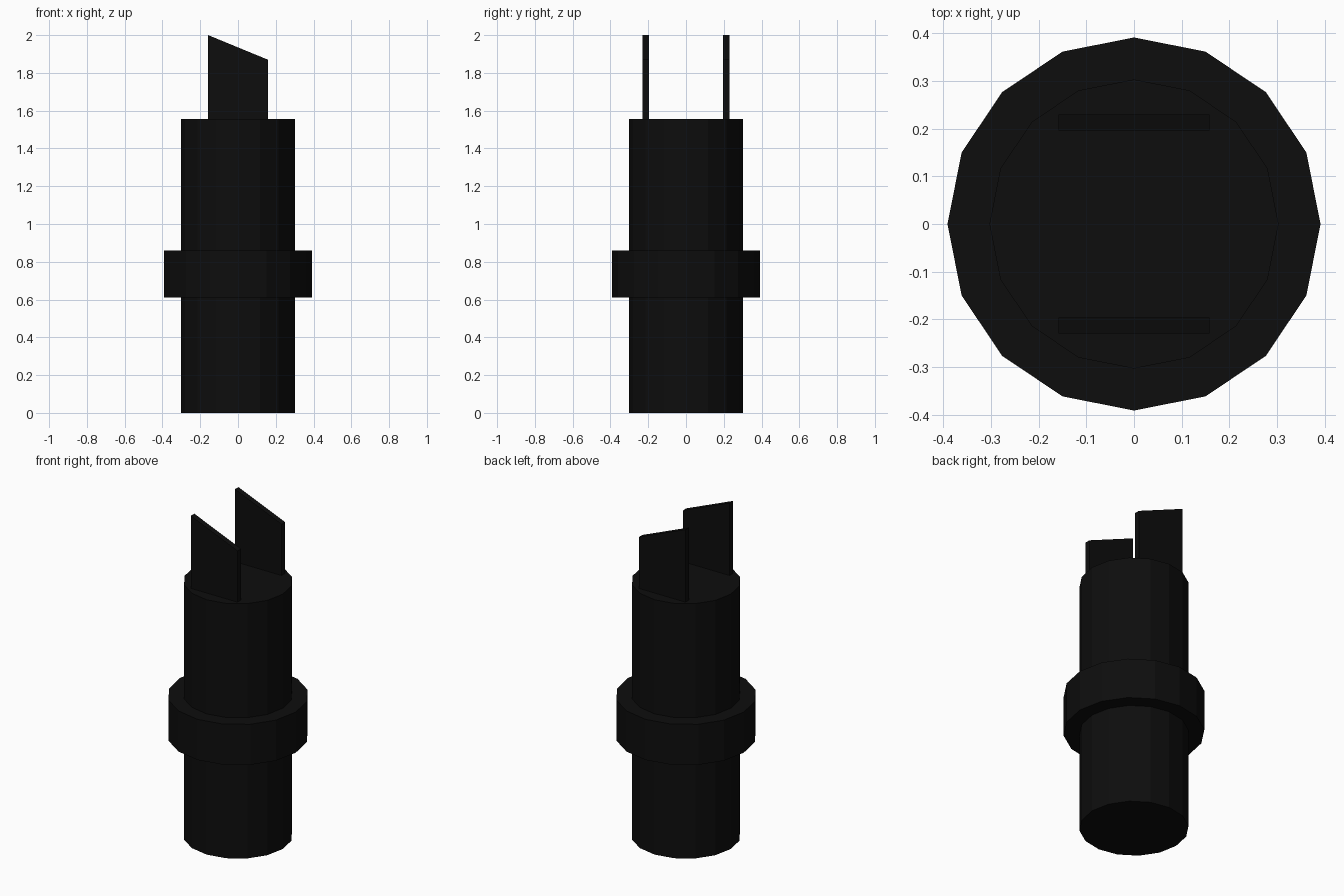
import bpy, bmesh, math

if "Cube" in bpy.data.objects:
    bpy.data.objects.remove(bpy.data.objects["Cube"])

black = bpy.data.materials.new("black_plastic")
black.diffuse_color = (0.004, 0.004, 0.004, 1)
black.use_nodes = True
black.node_tree.nodes["Principled BSDF"].inputs["Base Color"].default_value = black.diffuse_color


def finish(name, bm):
    bmesh.ops.recalc_face_normals(bm, faces=bm.faces)
    mesh = bpy.data.meshes.new(name)
    bm.to_mesh(mesh)
    bm.free()
    mesh.materials.append(black)
    obj = bpy.data.objects.new(name, mesh)
    bpy.context.collection.objects.link(obj)
    return obj


def lathe(name, profile, sides):
    bm = bmesh.new()
    rings = [[bm.verts.new((r * math.cos(2 * math.pi * i / sides),
                            r * math.sin(2 * math.pi * i / sides), z))
              for i in range(sides)] for r, z in profile]
    for a, b in zip(rings, rings[1:]):
        for i in range(sides):
            j = (i + 1) % sides
            bm.faces.new((a[i], a[j], b[j], b[i]))
    bm.faces.new(rings[0])
    bm.faces.new(rings[-1])
    return finish(name, bm)


# Sixteen-sided barrel with its raised collar
R, C, Z0, Z1, TOP = 0.303, 0.391, 0.612, 0.86, 1.557
lathe("barrel_with_collar",
      [(R, 0), (R, Z0), (C, Z0), (C, Z1), (R, Z1), (R, TOP)], 16)


# Two thin blades with slanted tops
def blade(name, y):
    bm = bmesh.new()
    face = bm.faces.new([bm.verts.new((x, y - 0.017, z)) for x, z in
                         ((-0.158, TOP), (0.158, TOP), (0.158, 1.87), (-0.158, 2.0))])
    out = bmesh.ops.extrude_face_region(bm, geom=[face])
    bmesh.ops.translate(bm, vec=(0, 0.034, 0),
                        verts=[v for v in out["geom"] if isinstance(v, bmesh.types.BMVert)])
    if len(bm.faces) < 6:
        bm.faces.new([v for v in bm.verts if v.co.y < y])
    return finish(name, bm)


blade("front_blade", -0.213)
blade("back_blade", 0.213)
